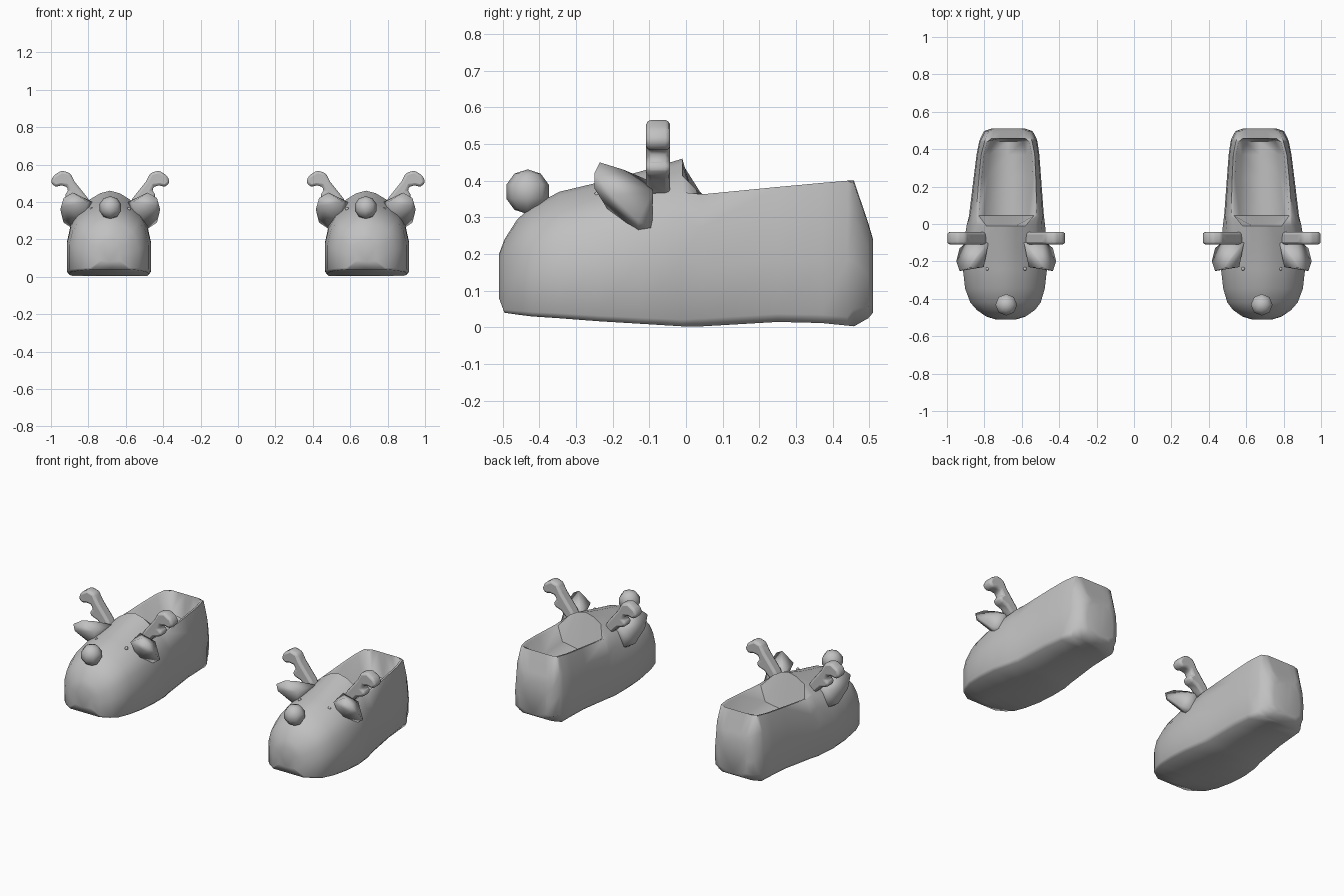
import bpy, bmesh, math
from mathutils import Vector

if "Cube" in bpy.data.objects:
    bpy.data.objects.remove(bpy.data.objects["Cube"], do_unlink=True)

GREY = (0.53, 0.53, 0.53, 1)
felt = bpy.data.materials.new("grey_felt")
felt.use_nodes = True
felt.diffuse_color = GREY
felt.node_tree.nodes["Principled BSDF"].inputs["Base Color"].default_value = GREY


def finish(bm, name, angle=60, bevel=0):
    bmesh.ops.recalc_face_normals(bm, faces=bm.faces)
    mesh = bpy.data.meshes.new(name)
    bm.to_mesh(mesh)
    bm.free()
    mesh.materials.append(felt)
    ob = bpy.data.objects.new(name, mesh)
    bpy.context.collection.objects.link(ob)
    bpy.ops.object.select_all(action='DESELECT')
    ob.select_set(True)
    bpy.context.view_layer.objects.active = ob
    if bevel:
        mod = ob.modifiers.new("soft_edges", 'BEVEL')
        mod.width = bevel
        mod.segments = 2
    bpy.ops.object.shade_smooth_by_angle(angle=math.radians(angle))


# Half cross-sections as fractions of half-width and height:
# closed toe, open middle wall, closed heel
DOME = [(0, 0), (.94, 0), (1, .04), (1, .42), (.91, .64),
        (.75, .8), (.5, .9), (.25, .97), (0, 1)]
WALL = [(0, 0), (.92, 0), (1, .06), (1, .45), (.97, .75)]
HEEL = [(0, 0), (.6, 0), (.97, .12), (1, .45), (.95, .75),
        (.8, .98), (.6, 1), (.3, 1), (0, 1)]
FLOOR = .25

# y, centre x, half-width, bottom z, top z, section (a number is the opening half-width)
STATIONS = [
    (-.51, .685, .055, .08, .2, DOME),
    (-.495, .685, .105, .04, .24, DOME),
    (-.46, .685, .155, .035, .295, DOME),
    (-.42, .687, .188, .03, .33, DOME),
    (-.345, .69, .213, .025, .37, DOME),
    (-.24, .69, .225, .017, .395, DOME),
    (-.125, .69, .225, .01, .425, DOME),
    (-.01, .685, .21, .003, .46, DOME),
    (.045, .682, .2, .003, .363, .148),
    (.25, .677, .18, .015, .383, .137),
    (.37, .674, .168, .012, .394, .128),
    (.44, .672, .156, .005, .4, .112),
    (.458, .672, .15, .003, .4, HEEL),
    (.497, .672, .13, .025, .285, HEEL),
    (.51, .672, .09, .04, .24, HEEL),
]


def half_section(w, zb, zt, kind):
    section = kind if isinstance(kind, list) else WALL
    half = [(fx * w, zb + fz * (zt - zb)) for fx, fz in section]
    if section is WALL:
        half += [(kind + .015, zt), (kind, zt - .004), (kind - .03, FLOOR + .02), (0, FLOOR)]
    return half


def slipper_body(s, side):
    bm = bmesh.new()
    rings = []
    for y, cx, w, zb, zt, kind in STATIONS:
        half = half_section(w, zb, zt, kind)
        loop = half + [(-x, z) for x, z in half[-2:0:-1]]
        rings.append([bm.verts.new((s * (cx + x), y, z)) for x, z in loop])
    n = len(rings[0])
    for a, b in zip(rings, rings[1:]):
        for i in range(n):
            j = (i + 1) % n
            bm.faces.new((a[i], a[j], b[j], b[i]))
    bm.faces.new(rings[0])
    bm.faces.new(rings[-1])
    finish(bm, side + "_slipper_body", 65)


# Ear hull points and antler outline, outward from the slipper's centre line
EAR = [(.095, -.1, .4), (.1, -.11, .33), (.12, -.23, .4), (.2, -.235, .45),
       (.25, -.25, .42), (.267, -.2, .36), (.25, -.13, .29), (.19, -.13, .25),
       (.205, -.092, .27), (.19, -.09, .37), (.15, -.2, .3), (.24, -.25, .38),
       (.16, -.17, .43)]
ANTLER = [(.09, .365), (.12, .42), (.19, .508), (.215, .555), (.26, .568), (.305, .54),
          (.319, .505), (.295, .48), (.262, .488), (.235, .484), (.222, .46),
          (.245, .44), (.232, .415), (.19, .402), (.15, .36)]


def ear(cx, d, name):
    bm = bmesh.new()
    for x, y, z in EAR:
        bm.verts.new((cx + d * x, y, z))
    bmesh.ops.convex_hull(bm, input=bm.verts)
    loose = [v for v in bm.verts if not v.link_faces]
    bmesh.ops.delete(bm, geom=loose, context='VERTS')
    finish(bm, name, 80)


def antler(cx, d, name):
    bm = bmesh.new()
    face = bm.faces.new([bm.verts.new((cx + d * x, -.109, z)) for x, z in ANTLER])
    ext = bmesh.ops.extrude_face_region(bm, geom=[face])
    moved = [v for v in ext["geom"] if isinstance(v, bmesh.types.BMVert)]
    bmesh.ops.translate(bm, verts=moved, vec=Vector((0, .066, 0)))
    finish(bm, name, 70, .018)


def ball(center, radius, name):
    bm = bmesh.new()
    bmesh.ops.create_uvsphere(bm, u_segments=8, v_segments=5, radius=radius)
    bmesh.ops.translate(bm, verts=bm.verts, vec=Vector(center))
    finish(bm, name, 75)


# The pair of slippers, mirrored across the middle
for s, side in ((1, "left"), (-1, "right")):
    cx = s * .683
    slipper_body(s, side)
    ball((cx, -.432, .37), .061, side + "_nose")
    for d, part in ((s, "outer"), (-s, "inner")):
        ear(cx, d, f"{side}_{part}_ear")
        antler(cx, d, f"{side}_{part}_antler")
        ball((cx + d * .1, -.24, .362), .01, f"{side}_{part}_eye")
